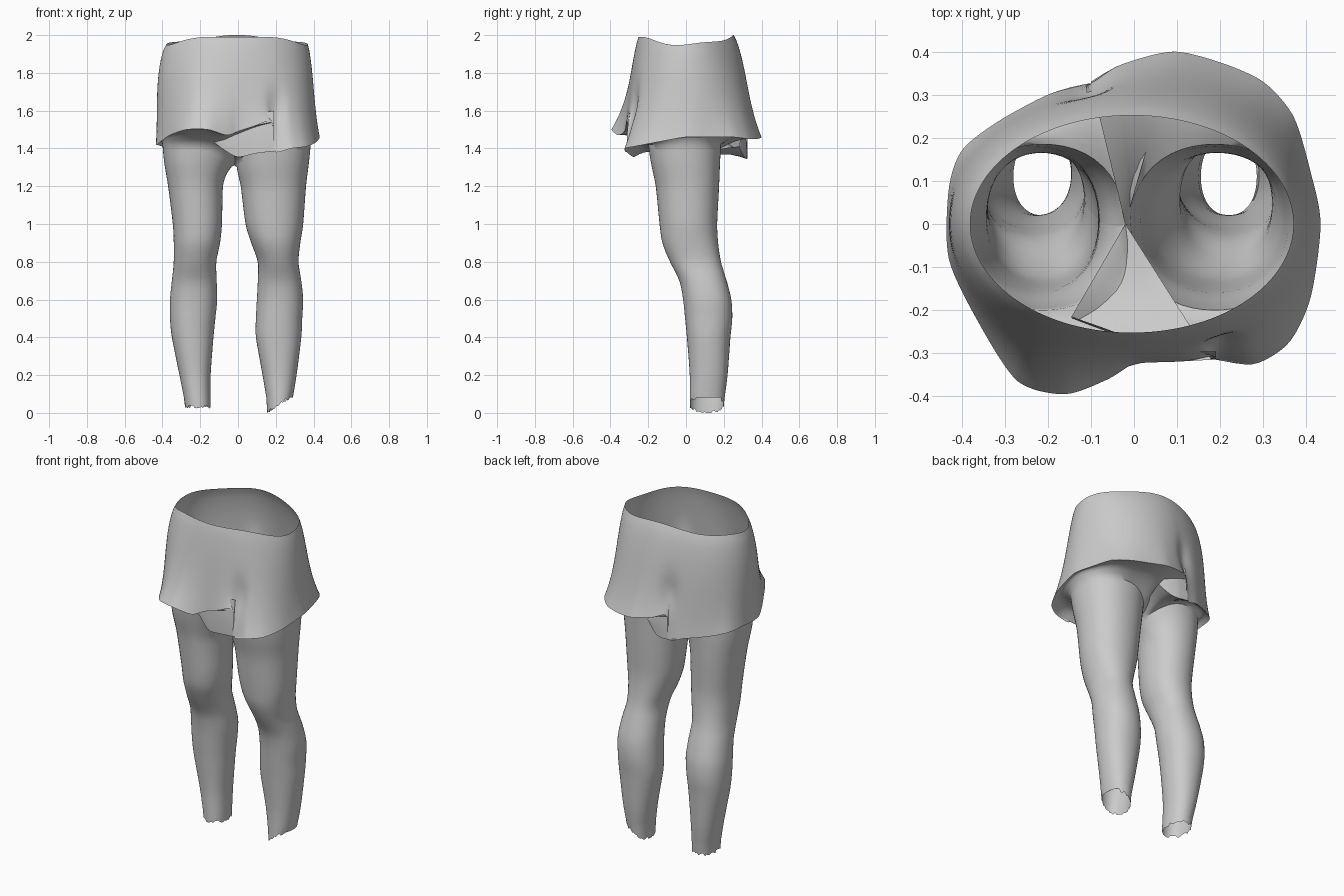
import bpy, math, random
from mathutils import Vector

if "Cube" in bpy.data.objects:
    bpy.data.objects.remove(bpy.data.objects["Cube"])

random.seed(4)


def spline(pts, n, closed=False):
    """Smooth curve through pts, resampled to n evenly spaced points."""
    p = [Vector(q) for q in pts]
    m, fine = len(p), []
    get = (lambda i: p[i % m]) if closed else (lambda i: p[max(0, min(m - 1, i))])
    for i in range(m if closed else m - 1):
        a, b, c, d = (get(i + k) for k in (-1, 0, 1, 2))
        for j in range(12):
            t = j / 12
            fine.append(b + (c - a) * 0.4 * (t - 2 * t * t + t ** 3)
                        + (d - b) * 0.4 * (t ** 3 - t * t)
                        + (c - b) * (3 * t * t - 2 * t ** 3))
    fine.append(p[0] if closed else p[-1])
    acc = [0]
    for u, v in zip(fine, fine[1:]):
        acc.append(acc[-1] + (v - u).length)
    out, k = [], 0
    for i in range(n):
        s = acc[-1] * i / (n if closed else n - 1)
        while k < len(acc) - 2 and acc[k + 1] < s:
            k += 1
        f = (s - acc[k]) / max(acc[k + 1] - acc[k], 1e-9)
        out.append(fine[k].lerp(fine[k + 1], f))
    return out


def loft(name, rows, closed):
    """Grid of quads through equal-length rows of points."""
    n = len(rows[0])
    verts = [tuple(v) for r in rows for v in r]
    faces = []
    for r in range(len(rows) - 1):
        for i in range(n if closed else n - 1):
            j = (i + 1) % n
            faces.append((r * n + i, r * n + j, (r + 1) * n + j, (r + 1) * n + i))
    me = bpy.data.meshes.new(name)
    me.from_pydata(verts, [], faces)
    me.validate()
    me.polygons.foreach_set("use_smooth", [True] * len(me.polygons))
    me.set_sharp_from_angle(angle=math.radians(50))
    ob = bpy.data.objects.new(name, me)
    bpy.context.collection.objects.link(ob)
    return ob


# Hem pieces, front to back: each flap overlaps the opposite lower band
left_flap = [(0.18, -0.315, 1.54), (0.09, -0.32, 1.52), (0, -0.325, 1.49),
             (-0.06, -0.36, 1.47), (-0.16, -0.395, 1.5), (-0.27, -0.365, 1.5),
             (-0.36, -0.23, 1.47), (-0.43, -0.08, 1.42)]
left_band = [(-0.43, 0.08, 1.42), (-0.4, 0.17, 1.41), (-0.32, 0.235, 1.39),
             (-0.2, 0.3, 1.37), (-0.11, 0.325, 1.35)]
right_flap = [(-0.1, 0.33, 1.49), (-0.03, 0.37, 1.48), (0.09, 0.4, 1.46),
              (0.2, 0.375, 1.45), (0.3, 0.33, 1.45), (0.37, 0.25, 1.46)]
right_band = [(0.41, 0.12, 1.46), (0.433, 0, 1.46), (0.41, -0.17, 1.43),
              (0.36, -0.275, 1.41), (0.28, -0.325, 1.4), (0.19, -0.315, 1.385)]
front_tip = [(0.1, -0.308, 1.375), (0, -0.275, 1.355),
             (-0.07, -0.245, 1.39), (-0.145, -0.215, 1.445)]
back_tip = [(-0.05, 0.32, 1.345), (0, 0.305, 1.36), (0.06, 0.28, 1.41)]

# Skirt wall from the waist rim down to the hem
COUNT, ROWS, SPAN = 160, 18, 9
hem = spline(left_flap + left_band + right_flap + right_band, COUNT, True)
calm = [sum((hem[(i + k) % COUNT] for k in range(-SPAN, SPAN + 1)), Vector())
        / (2 * SPAN + 1) for i in range(COUNT)]
rows = []
for r in range(ROWS + 1):
    t = r / ROWS
    s = 0.7 * t + 0.3 * t ** 3
    row = []
    for h, c in zip(hem, calm):
        a = math.atan2(c.y / 0.36, c.x / 0.43)
        rim = Vector((-0.005 + 0.375 * math.cos(a), 0.252 * math.sin(a),
                      1.95 + 0.045 * math.sin(a) ** 2 + 0.006 * math.sin(5 * a)))
        p = rim.lerp(c.lerp(h, t * t), s)
        p.z = rim.z + (c.z - rim.z) * t + (h.z - c.z) * t ** 4
        bulge = math.sin(math.pi * t ** 0.7)
        p.x += math.cos(a) * bulge * (0.032 if p.x < 0 else 0.012)
        p.y += math.sin(a) * bulge * (0.026 if p.y > 0 else 0.012)
        # pinched crease rising from the end of each overlap
        for cx, cy in ((0.2, -0.3), (-0.1, 0.32)):
            d = math.hypot(p.x - cx, (p.y - cy) * 0.6, (p.z - 1.62) * 0.5)
            p.y -= math.copysign(0.02 * math.exp(-(d / 0.05) ** 2), cy)
        row.append(p)
    rows.append(row)
loft("skirt", rows, True)


# Pointed tongue of each lower band, tucked beneath the opposite flap
def tongue(name, bottom, root_z):
    low = spline(bottom, 24)
    tip = low[-1]
    rows = []
    for r in range(6):
        f, row = r / 5, []
        for i, p in enumerate(low):
            k = i / 23
            top = root_z + (tip.z - root_z) * k ** 1.3
            bow = 0.015 * math.sin(math.pi * f)
            row.append((p.x, p.y * (1 + bow - 0.06 * f * (1 - k)),
                        p.z + (max(top, p.z) - p.z) * f))
        rows.append(row)
    loft(name, rows, False)


tongue("front_overlap", [right_band[-1]] + front_tip, 1.6)
tongue("back_overlap", [left_band[-1]] + back_tip, 1.56)

# Leg sections: z, left leg x range, right leg x range, y range
SECTIONS = [
    (1.42, -0.40, -0.02, -0.01, 0.385, -0.20, 0.185),
    (1.32, -0.39, -0.06, 0.00, 0.375, -0.185, 0.18),
    (1.20, -0.37, -0.08, 0.015, 0.36, -0.16, 0.175),
    (1.00, -0.345, -0.085, 0.04, 0.345, -0.14, 0.165),
    (0.90, -0.34, -0.095, 0.07, 0.33, -0.125, 0.17),
    (0.80, -0.34, -0.115, 0.105, 0.32, -0.085, 0.185),
    (0.70, -0.35, -0.113, 0.105, 0.335, -0.035, 0.215),
    (0.60, -0.36, -0.11, 0.10, 0.345, -0.015, 0.24),
    (0.50, -0.36, -0.12, 0.095, 0.34, -0.005, 0.245),
    (0.40, -0.35, -0.13, 0.095, 0.335, 0.005, 0.235),
    (0.20, -0.31, -0.145, 0.13, 0.31, 0.02, 0.22),
    (0.05, -0.28, -0.145, 0.155, 0.285, 0.02, 0.20),
]
N = 48


def leg(name, side, hem_pts):
    rings = []
    lo = 1 if side < 0 else 3
    xs = spline([(s[lo], s[lo + 1], s[0]) for s in SECTIONS], 44)
    ys = spline([(s[5], s[6], s[0]) for s in SECTIONS], 400)
    for q in xs:
        y = min(ys, key=lambda v: abs(v.z - q.z))
        cx, rx = (q.x + q.y) / 2, (q.y - q.x) / 2
        cy, ry = (y.x + y.y) / 2, (y.y - y.x) / 2
        drop = max(0, (q.z - 1.2) / 0.22)
        ring = []
        for k in range(N + 1):
            a = 2 * math.pi * k / N
            ca, sa = math.cos(a), math.sin(a)
            # slightly squared oval
            sq = 1 + 0.03 * math.sin(2 * a) ** 2
            ring.append(Vector((cx - side * rx * ca * sq, cy - ry * sa * sq,
                                q.z - 0.1 * drop * max(0, ca) ** 2)))
        rings.append(ring)
    # torn ankle edge
    for k in range(N):
        a = 2 * math.pi * k / N
        slope = (0.045 - 0.045 * math.cos(a)) if side > 0 else 0.03
        rings[-1][k].z = max(0.0, slope + random.uniform(-0.008, 0.012))
    rings[-1][N] = rings[-1][0].copy()
    # underside panel from hem to the top of the leg, meeting at the crotch
    crotch = Vector((-0.02, 0, 1.31))
    rings[0][0], rings[0][N] = crotch.copy(), crotch.copy()
    outer = spline(hem_pts, N + 1)
    panel = []
    for r in range(6):
        f = r / 6
        panel.append([h.lerp(p, f) + Vector((0, 0, 0.025 * math.sin(math.pi * f)))
                      for h, p in zip(outer, rings[0])])
    loft(name, panel + rings, False)


leg("left_leg", -1, left_flap + left_band + back_tip)
leg("right_leg", 1, front_tip[::-1] + right_band[::-1] + right_flap[::-1])
